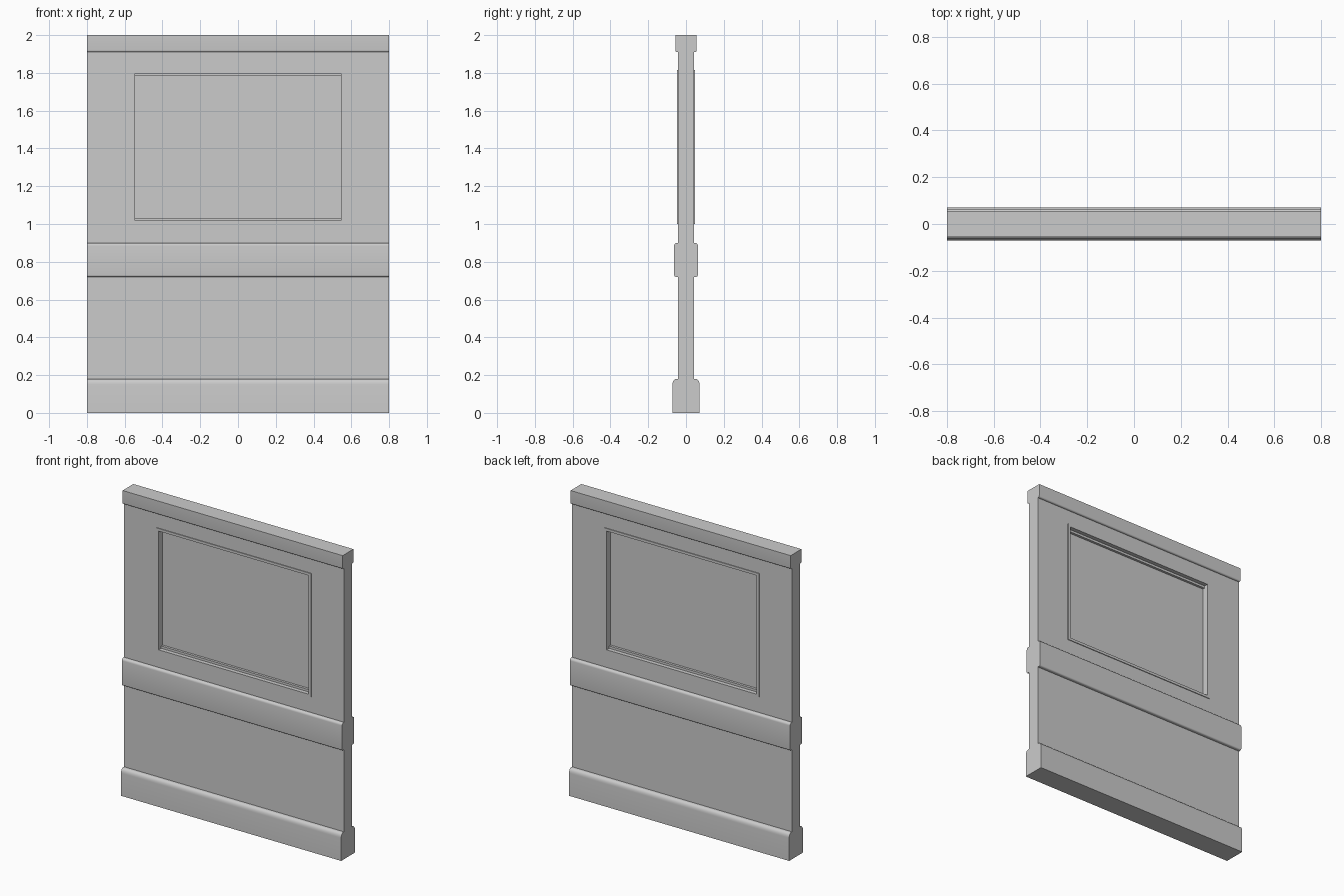
import bpy, bmesh, math

if "Cube" in bpy.data.objects:
    bpy.data.objects.remove(bpy.data.objects["Cube"])

HALF_W = 0.8
WALL = 0.042
WX, Z0, Z1 = 0.545, 1.018, 1.798      # window opening


def make_object(name, bm):
    bmesh.ops.recalc_face_normals(bm, faces=bm.faces)
    me = bpy.data.meshes.new(name)
    bm.to_mesh(me)
    bm.free()
    ob = bpy.data.objects.new(name, me)
    bpy.context.collection.objects.link(ob)
    return ob


def smooth(ob):
    bpy.ops.object.select_all(action='DESELECT')
    ob.select_set(True)
    bpy.context.view_layer.objects.active = ob
    bpy.ops.object.shade_smooth_by_angle(angle=math.radians(35))


def round_corner(y, z, ry, rz, top):
    """Quarter-ellipse corner, listed from bottom to top."""
    pts = []
    for i in range(6):
        a = math.pi / 2 * i / 5
        if top:
            pts.append((y - ry + ry * math.cos(a), z - rz + rz * math.sin(a)))
        else:
            pts.append((y - ry + ry * math.sin(a), z + rz - rz * math.cos(a)))
    return pts


def box(name, sx, sy, za, zb):
    bm = bmesh.new()
    bmesh.ops.create_cube(bm, size=1)
    for v in bm.verts:
        v.co = (v.co.x * 2 * sx, v.co.y * 2 * sy, (za + zb) / 2 + v.co.z * (zb - za))
    return make_object(name, bm)


def frame(name, profile):
    """Mitred rectangular frame; profile is (inset from opening edge, y)."""
    bm = bmesh.new()
    loops = []
    for d, y in profile:
        x, a, b = WX - d, Z0 + d, Z1 - d
        loops.append([bm.verts.new(c) for c in
                      ((-x, y, a), (x, y, a), (x, y, b), (-x, y, b))])
    n = len(loops)
    for i in range(n):
        p, q = loops[i], loops[(i + 1) % n]
        for j in range(4):
            k = (j + 1) % 4
            bm.faces.new((p[j], p[k], q[k], q[j]))
    return make_object(name, bm)


# wall with skirting, dado rail and top cap as one moulded profile
half = [(0.0715, 0.0)] + round_corner(0.0715, 0.18, 0.02, 0.03, True)
half += [(WALL, 0.18), (WALL, 0.72)]
half += round_corner(0.063, 0.72, 0.01, 0.01, False)
half += round_corner(0.063, 0.90, 0.014, 0.016, True)
half += [(WALL, 0.90), (WALL, 1.91)]
half += round_corner(0.056, 1.91, 0.01, 0.01, False) + [(0.056, 2.0)]
outline = half + [(-y, z) for y, z in reversed(half)]
bm = bmesh.new()
face = bm.faces.new([bm.verts.new((-HALF_W, y, z)) for y, z in outline])
ext = bmesh.ops.extrude_face_region(bm, geom=[face])
for v in ext['geom']:
    if isinstance(v, bmesh.types.BMVert):
        v.co.x = HALF_W
wall = make_object("moulded_wall", bm)

# window opening
cutter = box("opening_cutter", WX, 0.2, Z0, Z1)
mod = wall.modifiers.new("opening", 'BOOLEAN')
mod.object = cutter
mod.operation = 'DIFFERENCE'
mod.solver = 'EXACT'
bpy.context.view_layer.objects.active = wall
bpy.ops.object.modifier_apply(modifier="opening")
bpy.data.objects.remove(cutter)
smooth(wall)

# thin raised trim on both faces
for name, s in (("front_trim", -1), ("back_trim", 1)):
    frame(name, [(-0.017, s * 0.041), (-0.017, s * 0.047),
                 (0.0, s * 0.047), (0.0, s * 0.041)])

# centre panel with small ledges along its top and bottom edges
box("centre_panel", WX, 0.004, Z0, Z1)
box("bottom_ledge", WX, 0.02, Z0, Z0 + 0.015)
box("top_ledge", WX, 0.02, Z1 - 0.015, Z1)
